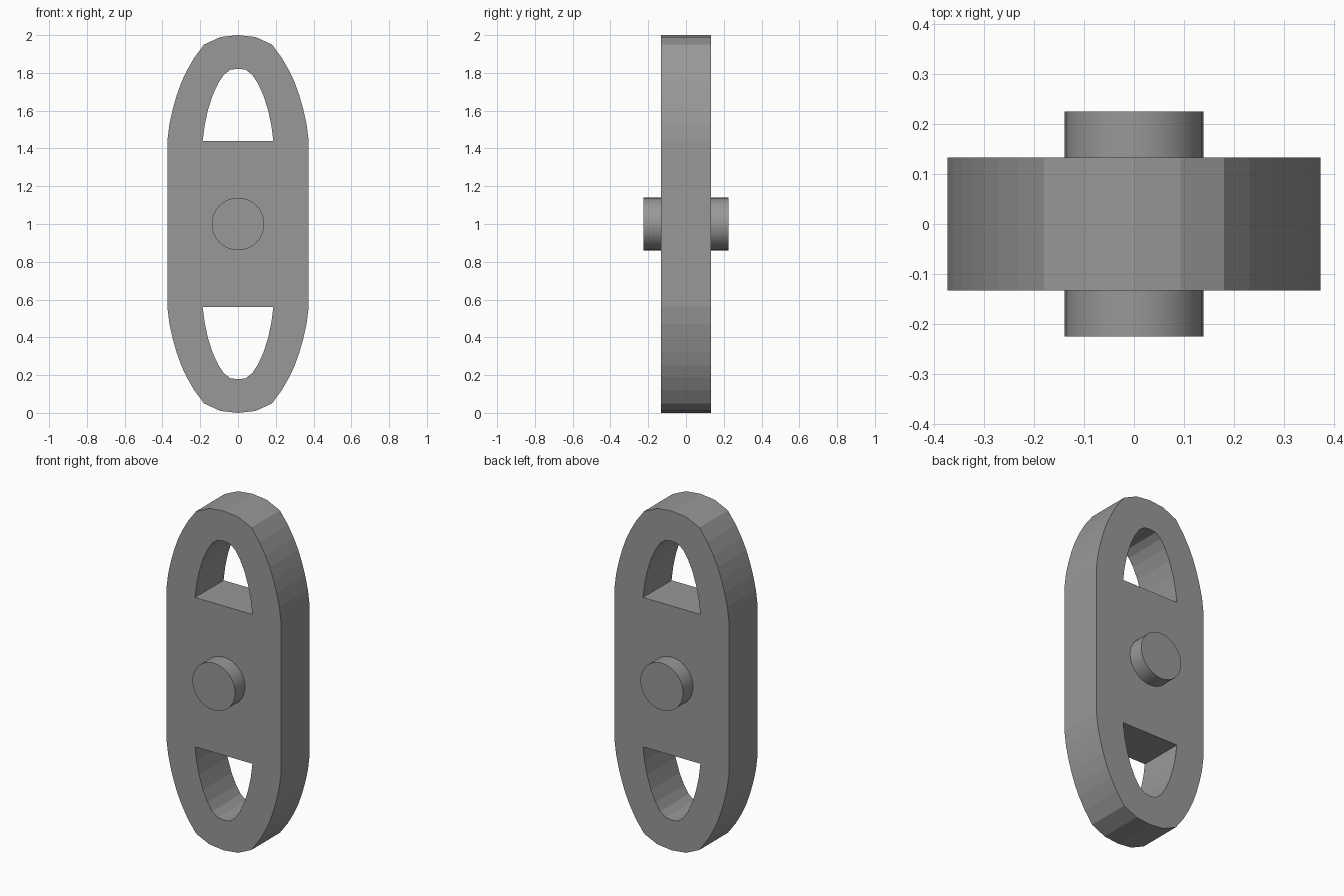
import bpy
import math

if "Cube" in bpy.data.objects:
    bpy.data.objects.remove(bpy.data.objects["Cube"])

HALF_DEPTH = 0.133

# Dark grey finish
grey = bpy.data.materials.new("dark_grey")
grey.diffuse_color = (0.315, 0.315, 0.315, 1)
grey.use_nodes = True
grey.node_tree.nodes["Principled BSDF"].inputs["Base Color"].default_value = grey.diffuse_color


def mirrored(quarter):
    """Mirror a right-hand half arch, listed from its foot to its tip, in x."""
    return quarter + [(-x, z) for x, z in reversed(quarter[:-1])]


def flipped(arch):
    """Turn an arch upside down about the middle of the link."""
    return [(-x, -z) for x, z in arch]


# Outline: faceted rounded ends joined by straight sides
arch = mirrored([(0.374, 0.44), (0.363, 0.53), (0.345, 0.61), (0.325, 0.68),
                 (0.30, 0.75), (0.272, 0.81), (0.232, 0.88), (0.18, 0.95),
                 (0.093, 0.99), (0, 1.0)])
outline = arch + flipped(arch)

# Arched windows above and below the solid middle
window = mirrored([(0.187, 0.44), (0.177, 0.52), (0.16, 0.60), (0.135, 0.68),
                   (0.105, 0.745), (0.075, 0.79), (0.04, 0.817), (0, 0.822)])

# Link plate
curve = bpy.data.curves.new("link_plate", 'CURVE')
curve.dimensions = '2D'
curve.fill_mode = 'BOTH'
curve.extrude = HALF_DEPTH
for pts in (outline, window, flipped(window)):
    spline = curve.splines.new('POLY')
    spline.points.add(len(pts) - 1)
    for p, (x, z) in zip(spline.points, pts):
        p.co = (x, z, 0, 1)
    spline.use_cyclic_u = True
    spline.use_smooth = False
plate = bpy.data.objects.new("link_plate", curve)
bpy.context.collection.objects.link(plate)
plate.location.z = 1
plate.rotation_euler.x = math.pi / 2
bpy.context.view_layer.objects.active = plate
plate.select_set(True)
bpy.ops.object.convert(target='MESH')
plate = bpy.context.object
bpy.ops.object.shade_flat()
plate.select_set(False)

# Axle pin passing through the plate
bpy.ops.mesh.primitive_cylinder_add(vertices=32, radius=0.139, depth=0.452,
                                    location=(0, 0, 1),
                                    rotation=(math.pi / 2, 0, 0))
pin = bpy.context.object
pin.name = "axle_pin"
bpy.ops.object.shade_smooth_by_angle(angle=math.radians(30))

for part in (plate, pin):
    part.data.materials.clear()
    part.data.materials.append(grey)
